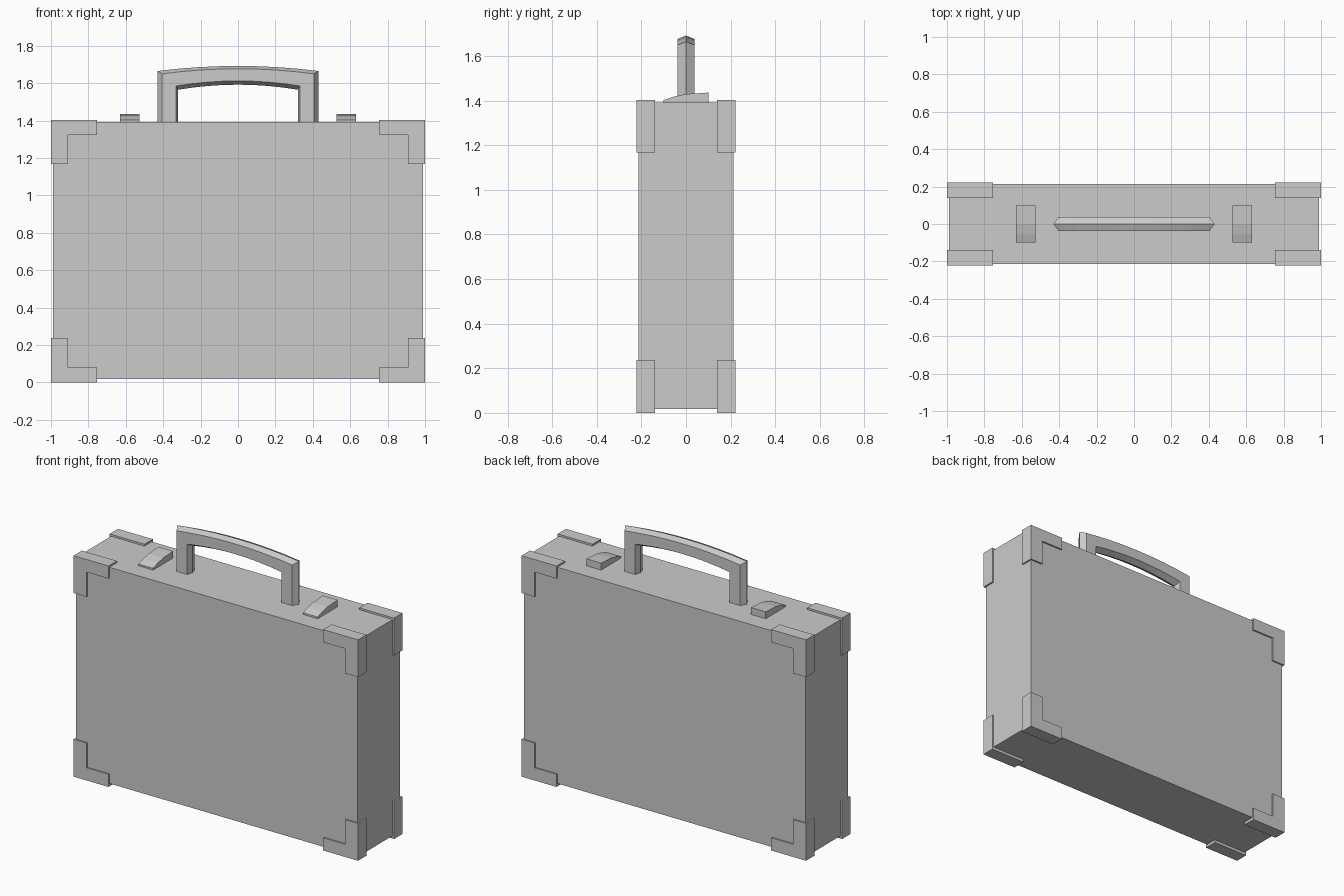
import bpy, bmesh

if "Cube" in bpy.data.objects:
    bpy.data.objects.remove(bpy.data.objects["Cube"])

TOP = 1.404          # top of the corner guards
MID = TOP / 2        # mid height of the case


def mesh_object(name, verts, faces, loc=(0, 0, 0)):
    me = bpy.data.meshes.new(name)
    me.from_pydata(verts, [], faces)
    bm = bmesh.new()
    bm.from_mesh(me)
    bmesh.ops.recalc_face_normals(bm, faces=bm.faces)
    bm.to_mesh(me)
    bm.free()
    ob = bpy.data.objects.new(name, me)
    ob.location = loc
    bpy.context.collection.objects.link(ob)
    return ob


def loft(name, rings, loc=(0, 0, 0)):
    """Skin a list of equal-sized rings and cap both ends."""
    n = len(rings[0])
    verts = [p for r in rings for p in r]
    faces = [(i * n + j, i * n + (j + 1) % n, (i + 1) * n + (j + 1) % n, (i + 1) * n + j)
             for i in range(len(rings) - 1) for j in range(n)]
    faces += [tuple(range(n)), tuple(range(len(verts) - n, len(verts)))]
    return mesh_object(name, verts, faces, loc)


def mirror(ob, axes):
    mod = ob.modifiers.new("Mirror", 'MIRROR')
    mod.use_axis = axes
    mod.use_mirror_merge = False


# Case body
bpy.ops.mesh.primitive_cube_add(size=1, location=(0, 0, MID + 0.003))
body = bpy.context.object
body.name = "case_body"
body.scale = (1.98, 0.426, 1.374)

# Corner guards: one L-shaped block mirrored to all eight corners
ell = [(1, MID), (0.755, MID), (0.755, MID - 0.08), (0.908, MID - 0.08),
       (0.908, MID - 0.237), (1, MID - 0.237)]
guards = loft("corner_guards", [[(x, y, z) for x, z in ell] for y in (0.139, 0.223)], (0, 0, MID))
mirror(guards, (True, True, True))

# Latches: sloping wedge profile, low at the front
wedge = [(-0.1, 1.385), (-0.1, 1.403), (-0.055, 1.418), (0, 1.43), (0.1, 1.436), (0.1, 1.385)]
latches = loft("latches", [[(x, y, z) for y, z in wedge] for x in (0.527, 0.63)])
mirror(latches, (True, False, False))

# Handle: six-sided section swept up one leg, over the arch and down the other
# each rail: half width, half depth, height at the arch ends
RAILS = [(0.43, 0, 1.665), (0.405, 0.037, 1.65), (0.332, 0.037, 1.585),
         (0.32, 0, 1.565), (0.332, -0.037, 1.585), (0.405, -0.037, 1.65)]
RISE, SEG = 0.027, 8
rings = [[(-x, y, 1.385) for x, y, z in RAILS]]
for i in range(SEG + 1):
    t = 2 * i / SEG - 1
    rings.append([(x * t, y, z + RISE * (1 - t * t)) for x, y, z in RAILS])
rings.append([(x, y, 1.385) for x, y, z in RAILS])
loft("handle", rings)
